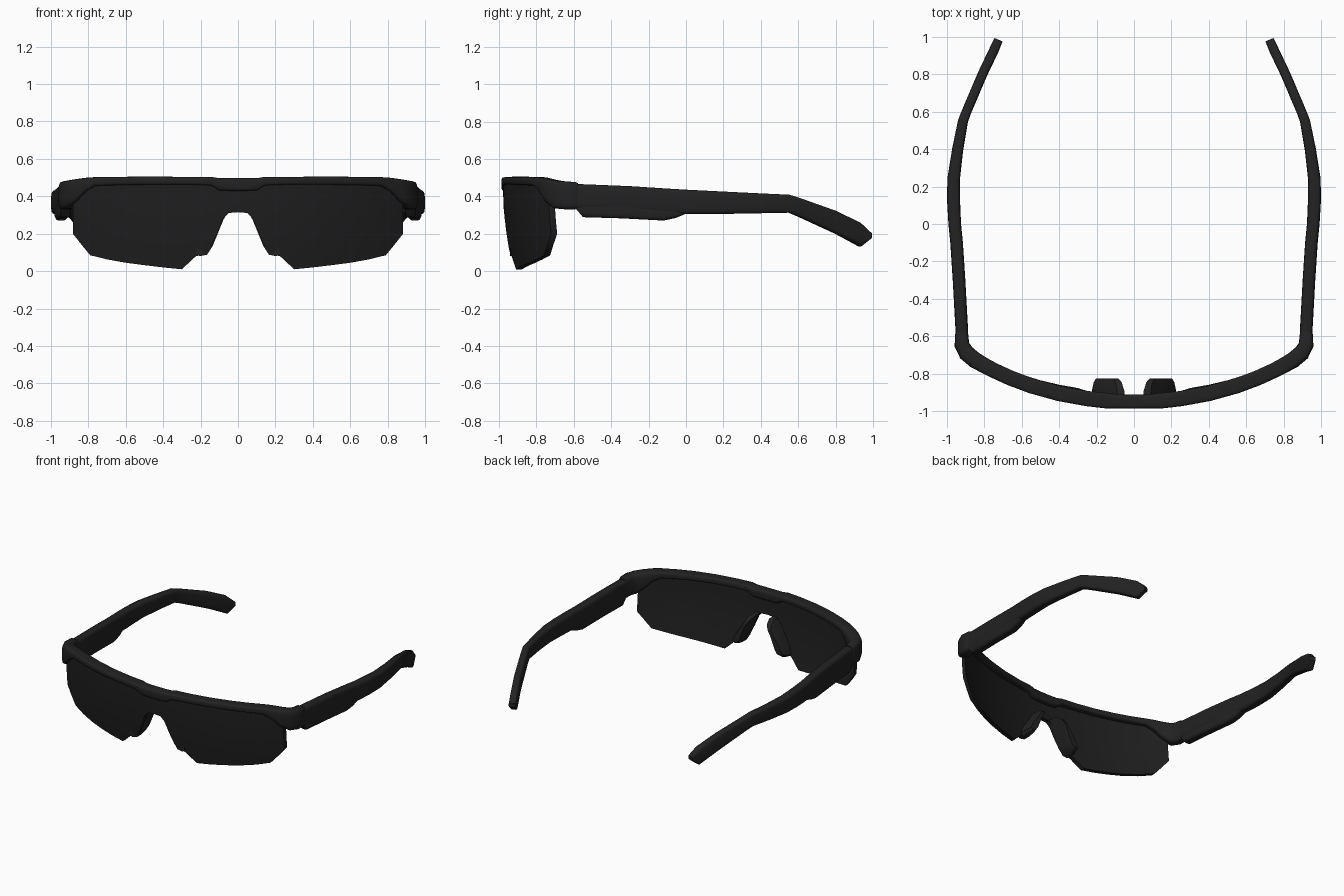
import bpy, bmesh, math
from mathutils import Vector

if "Cube" in bpy.data.objects:
    bpy.data.objects.remove(bpy.data.objects["Cube"])


def material(name, v):
    m = bpy.data.materials.new(name)
    m.diffuse_color = (v, v, v, 1)
    m.use_nodes = True
    m.node_tree.nodes["Principled BSDF"].inputs["Base Color"].default_value = m.diffuse_color
    return m


frame_black = material("matte black", 0.016)
lens_black = material("lens black", 0.0135)


def finish(name, bm, mat, angle=40, mirror=False, bevel=0):
    bmesh.ops.recalc_face_normals(bm, faces=bm.faces[:])
    me = bpy.data.meshes.new(name)
    bm.to_mesh(me)
    bm.free()
    ob = bpy.data.objects.new(name, me)
    bpy.context.collection.objects.link(ob)
    me.materials.append(mat)
    if mirror:
        ob.modifiers.new("mirror", 'MIRROR')
    if bevel:
        b = ob.modifiers.new("bevel", 'BEVEL')
        b.width, b.segments = bevel, 2
    bpy.ops.object.select_all(action='DESELECT')
    ob.select_set(True)
    bpy.context.view_layer.objects.active = ob
    bpy.ops.object.shade_smooth_by_angle(angle=math.radians(angle))
    return ob


def skin(bm, rings):
    """Join rings of points into a closed tube with end caps."""
    vr = [[bm.verts.new(p) for p in r] for r in rings]
    n = len(vr[0])
    for a, b in zip(vr, vr[1:]):
        for i in range(n):
            j = (i + 1) % n
            bm.faces.new((a[i], a[j], b[j], b[i]))
    bm.faces.new(vr[0])
    bm.faces.new(vr[-1])


def sweep(name, rows, mat, power=0.45, mirror=False):
    """Rows of x, y, half thickness, low z, high z along a plan-view path."""
    rings = []
    for i, (x, y, h, lo, hi) in enumerate(rows):
        a, b = rows[max(i - 1, 0)], rows[min(i + 1, len(rows) - 1)]
        t = Vector((b[0] - a[0], b[1] - a[1])).normalized()
        nx, ny = t.y, -t.x
        ring = []
        for k in range(16):
            q = math.tau * (k + 0.5) / 16
            c, s = math.cos(q), math.sin(q)
            u = math.copysign(abs(c) ** power, c) * h
            w = math.copysign(abs(s) ** power, s) * (hi - lo) / 2
            ring.append((x + nx * u, y + ny * u, (lo + hi) / 2 + w))
        rings.append(ring)
    bm = bmesh.new()
    skin(bm, rings)
    return finish(name, bm, mat, mirror=mirror)


def wrap(x):
    """Plan-view curve of the front."""
    return -0.95 + 0.265 * x * x + 0.06 * x ** 4


# brow bar: wraps round the face and drops into the hinge corners
half = [(x, wrap(x), h, lo, hi) for x, h, lo, hi in (
    (0.05, .038, .427, .497), (0.10, .039, .43, .497), (0.14, .042, .457, .503),
    (0.25, .041, .461, .504), (0.40, .041, .461, .505), (0.55, .041, .460, .505),
    (0.66, .041, .458, .504), (0.75, .041, .455, .503), (0.80, .042, .425, .50),
    (0.85, .044, .37, .493))]
half += [(.895, -.69, .044, .335, .485), (.92, -.645, .04, .33, .48),
         (.921, -.59, .036, .33, .477), (.92, -.578, .030, .34, .47)]
sweep("brow_bar", [(-r[0],) + r[1:] for r in reversed(half)] + half, frame_black)

# one-piece lens shield with nose notch
edge = [(0, .315), (.05, .311), (.08, .28), (.11, .205), (.145, .125), (.17, .092),
        (.225, .08), (.30, .01), (.40, .02), (.50, .032), (.60, .045), (.70, .063),
        (.79, .085), (.835, .14), (.882, .20)]
cols = [(-x, z) for x, z in reversed(edge[1:])] + edge
bm = bmesh.new()
grid = []
for x, lo in cols:
    col = []
    for k in range(7):
        z = lo + (.47 - lo) * k / 6
        y = wrap(x) - .012 + .045 * (max(.46 - z, 0) / .45) ** 2
        col.append([bm.verts.new((x, y + d, z)) for d in (-.016, .016)])
    grid.append(col)
for a, b in zip(grid, grid[1:]):
    for k in range(6):
        for s in (0, 1):
            bm.faces.new((a[k][s], b[k][s], b[k + 1][s], a[k + 1][s]))
    for k in (0, 6):
        bm.faces.new((a[k][0], b[k][0], b[k][1], a[k][1]))
for c in (grid[0], grid[-1]):
    for k in range(6):
        bm.faces.new((c[k][0], c[k][1], c[k + 1][1], c[k + 1][0]))
finish("lens_shield", bm, lens_black)

# nose pads: flaps running down the notch, tapering toward the wearer
pad = [(.052, .318), (.09, .315), (.135, .25), (.205, .15), (.225, .10),
       (.205, .08), (.165, .088), (.135, .135), (.078, .275)]
bm = bmesh.new()
rings = []
for y, s in ((-.94, 1), (-.89, 1), (-.845, .86), (-.825, .68)):
    rings.append([(.155 + (x - .155) * s, y, .16 + (z - .16) * s) for x, z in pad])
skin(bm, rings)
finish("nose_pad", bm, frame_black, angle=50, mirror=True)

# temples: straight arm, then a bent-down ear tip
sweep("temple", [
    (.918, -.62, .031, .335, .463), (.92, -.57, .034, .328, .466),
    (.935, -.30, .034, .322, .455), (.948, -.10, .034, .31, .442),
    (.958, 0, .034, .304, .436), (.964, .12, .035, .304, .430),
    (.964, .24, .034, .306, .424), (.942, .40, .030, .309, .416),
    (.914, .55, .027, .312, .409), (.895, .60, .026, .292, .393),
    (.81, .80, .026, .20, .322), (.748, .93, .026, .13, .258),
    (.724, .985, .024, .175, .205)], frame_black, mirror=True)

# thicker lower grip under the front of each temple
sweep("temple_grip", [
    (.920, -.585, .026, .33, .36), (.922, -.55, .030, .288, .38),
    (.934, -.35, .031, .282, .38), (.946, -.12, .031, .27, .37),
    (.952, -.06, .030, .283, .36), (.957, -.01, .026, .303, .34)],
    frame_black, mirror=True)
